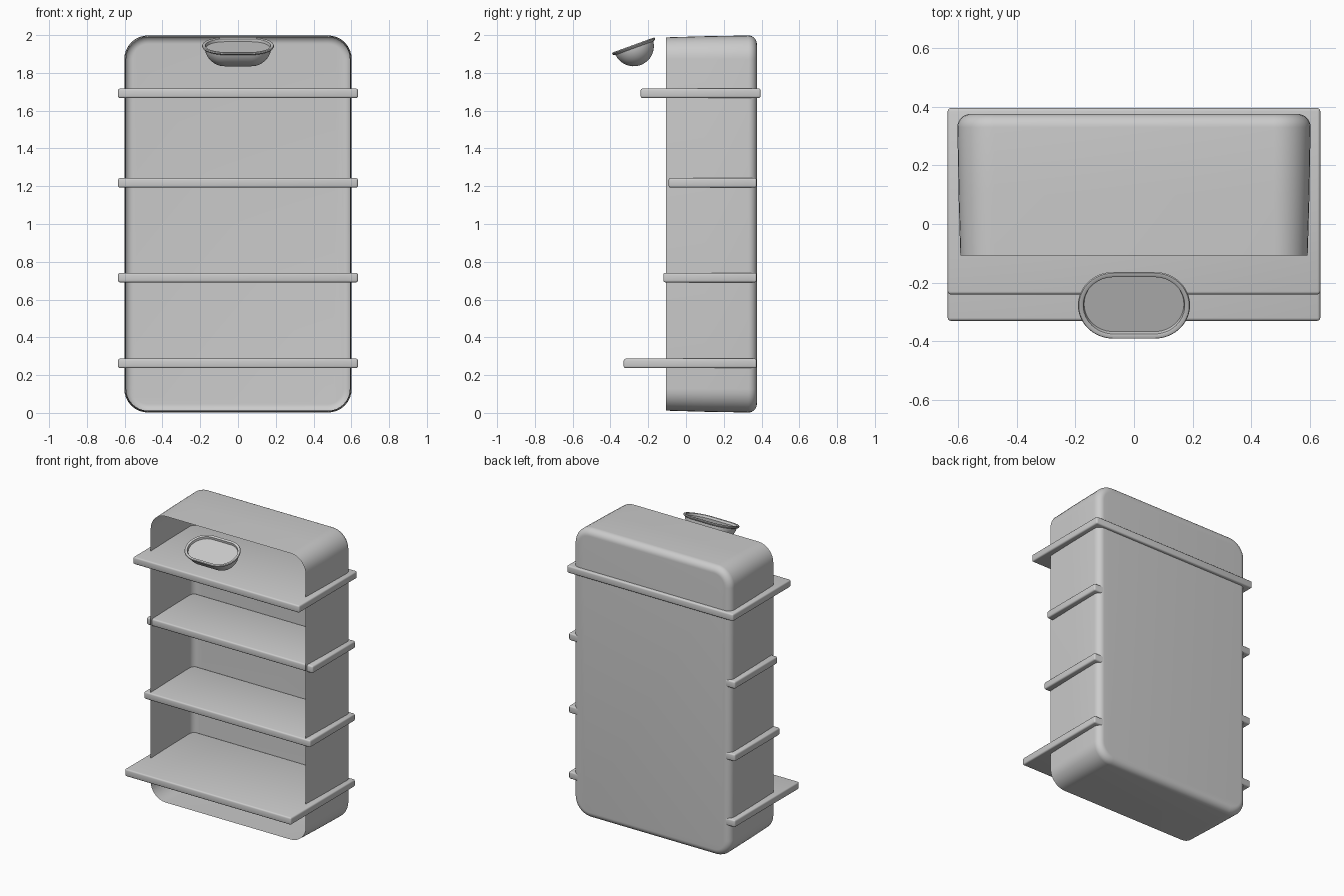
import bpy, bmesh, math
from mathutils import Matrix

if "Cube" in bpy.data.objects:
    bpy.data.objects.remove(bpy.data.objects["Cube"])


def rounded_rect(hx, hz, r, n=8):
    """Rounded rectangle outline as 2D points, anticlockwise."""
    pts = []
    for k, (sx, sz) in enumerate([(1, 1), (-1, 1), (-1, -1), (1, -1)]):
        for i in range(n + 1):
            a = math.pi / 2 * (k + i / n)
            pts.append((sx * (hx - r) + r * math.cos(a), sz * (hz - r) + r * math.sin(a)))
    return pts


def stadium(straight, r, n=24):
    """Stadium outline with its straight sides along x."""
    pts = []
    for k, s in enumerate((1, -1)):
        for i in range(n + 1):
            a = -math.pi / 2 + math.pi * (k + i / n)
            pts.append((s * straight + r * math.cos(a), r * math.sin(a)))
    return pts


def loft(name, rings, cap_end=True, cap_start=False, matrix=None, angle=40):
    """Skin a list of equal-length 3D rings."""
    bm = bmesh.new()
    loops = [[bm.verts.new(p) for p in ring] for ring in rings]
    for a, b in zip(loops, loops[1:]):
        for i in range(len(a)):
            j = (i + 1) % len(a)
            bm.faces.new((a[i], a[j], b[j], b[i]))
    if cap_end:
        bm.faces.new(loops[-1])
    if cap_start:
        bm.faces.new(loops[0])
    if matrix:
        bm.transform(matrix)
    bmesh.ops.recalc_face_normals(bm, faces=bm.faces)
    return finish(name, bm, angle)


def finish(name, bm, angle=40):
    me = bpy.data.meshes.new(name)
    bm.to_mesh(me)
    bm.free()
    ob = bpy.data.objects.new(name, me)
    bpy.context.collection.objects.link(ob)
    bpy.ops.object.select_all(action='DESELECT')
    ob.select_set(True)
    bpy.context.view_layer.objects.active = ob
    bpy.ops.object.shade_smooth_by_angle(angle=math.radians(angle))
    return ob


# Thin tub-shaped cabinet, open at the front, rounded into the back
rings = []
edge = 0.045
profile = [(-0.107, 0.01), (0.1, 0.004), (0.375 - edge, 0.0)]
for i in range(1, 9):
    a = math.pi / 2 * i / 8
    profile.append((0.375 - edge + edge * math.sin(a), edge * (1 - math.cos(a))))
for y, inset in profile:
    outline = rounded_rect(0.602 - inset, 0.998 - inset, 0.125 - inset)
    rings.append([(x, y, z + 1.0) for x, z in outline])
loft("cabinet_shell", rings)

# Four slabs passing through the shell
shelves = [("top_shelf", 1.692, -0.24, 0.395), ("upper_shelf", 1.218, -0.092, 0.374),
           ("lower_shelf", 0.716, -0.12, 0.374), ("bottom_shelf", 0.262, -0.33, 0.374)]
for name, z, y0, y1 in shelves:
    bm = bmesh.new()
    bmesh.ops.create_cube(bm, size=1)
    bm.transform(Matrix.Translation((0, (y0 + y1) / 2, z)) @ Matrix.Diagonal((1.27, y1 - y0, 0.05, 1)))
    bmesh.ops.bevel(bm, geom=bm.edges[:], offset=0.01, segments=3, profile=0.5, affect='EDGES')
    finish(name, bm)

# Tilted tray: half-capsule bowl, raised lip and flat inner surface
tilt = Matrix.Translation((0, -0.277, 1.942)) @ Matrix.Rotation(math.radians(20), 4, 'X')
straight, R = 0.07, 0.107
bowl = []
for i in range(13):
    a = math.pi / 2 * i / 12
    r = max(R * math.cos(a), 0.0005)
    bowl.append([(x, y, -R * math.sin(a)) for x, y in stadium(straight, r)])
loft("tray_bowl", bowl, matrix=tilt)

lip = [(R - 0.002, -0.012), (0.118, -0.006), (0.121, 0.0), (0.118, 0.005),
       (0.108, 0.006), (0.103, 0.003), (0.100, -0.012)]
loft("tray_lip_and_floor", [[(x, y, z) for x, y in stadium(straight, r)] for r, z in lip],
     matrix=tilt)
